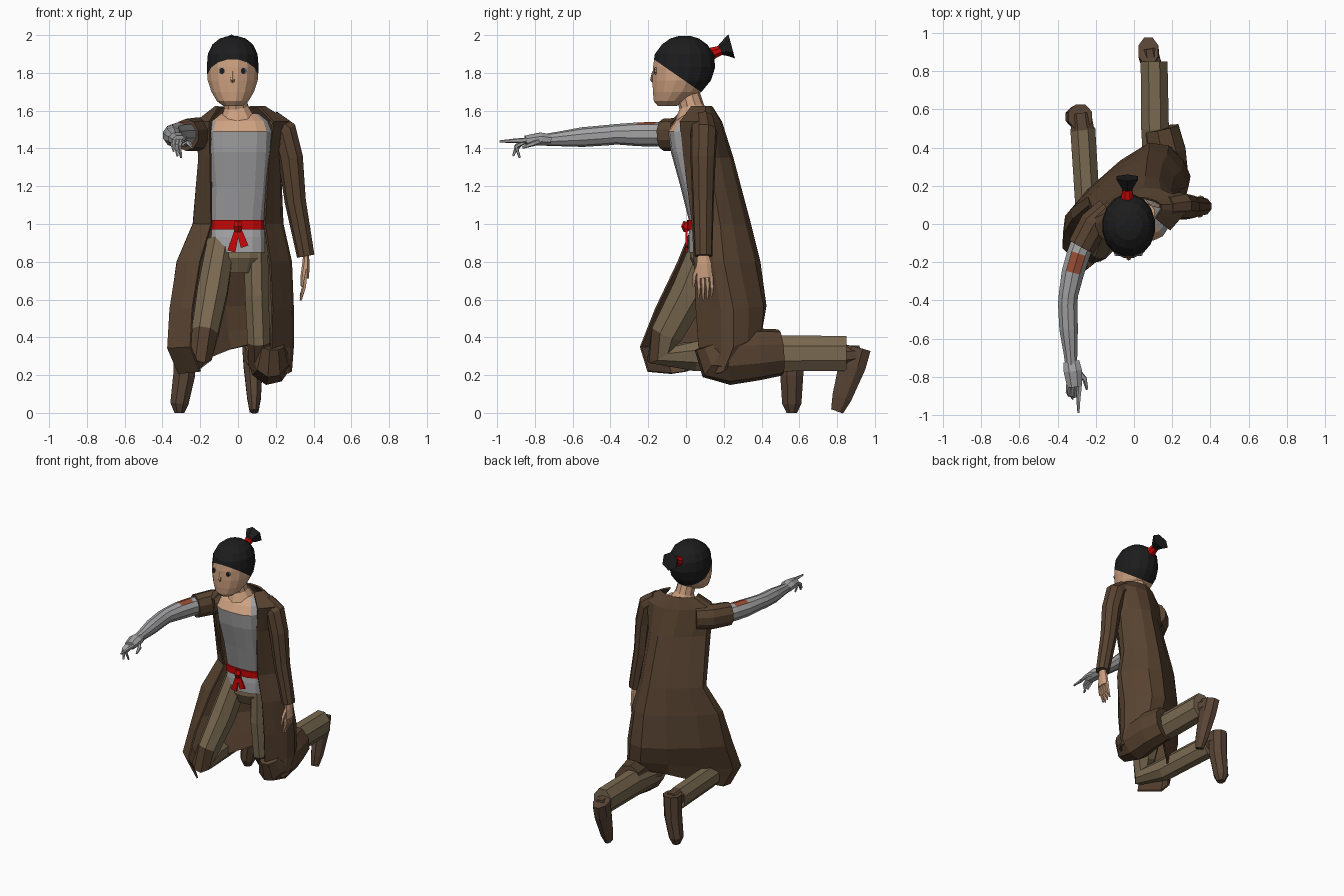
import bpy, bmesh, math
from mathutils import Vector

def mat(name, r, g, b):
    m = bpy.data.materials.new(name)
    m.diffuse_color = (r, g, b, 1)
    return m

COAT = mat("coat brown", .095, .055, .030)
TROUSER = mat("khaki", .19, .14, .08)
SHIRT = mat("shirt grey", .38, .38, .39)
SKIN = mat("skin", .62, .36, .22)
HAIR = mat("black", .012, .012, .013)
RED = mat("red", .58, .002, .002)
METAL = mat("metal grey", .36, .36, .37)
PATCH = mat("rust", .32, .075, .035)
BOOT = mat("boot brown", .10, .060, .037)
EYE = mat("eye blue", .22, .27, .36)

def skin_rings(name, rings, mats, rule=None, closed=True, thick=0, cut=None):
    """Bridge rows of points into a surface; rule(centre, normal) picks the material."""
    bm = bmesh.new()
    rows = [[bm.verts.new(p) for p in r] for r in rings]
    n = len(rows[0])
    for a, b in zip(rows, rows[1:]):
        for i in range(n if closed else n - 1):
            j = (i + 1) % n
            bm.faces.new((a[i], a[j], b[j], b[i]))
    if closed:
        bm.faces.new(rows[0][::-1])
        bm.faces.new(rows[-1])
    if cut:
        bmesh.ops.bisect_plane(bm, geom=bm.verts[:] + bm.edges[:] + bm.faces[:],
                               plane_co=cut[0], plane_no=cut[1])
    bmesh.ops.recalc_face_normals(bm, faces=bm.faces[:])
    if rule:
        for f in bm.faces:
            f.material_index = rule(f.calc_center_median(), f.normal)
    me = bpy.data.meshes.new(name)
    bm.to_mesh(me)
    bm.free()
    for m in mats:
        me.materials.append(m)
    ob = bpy.data.objects.new(name, me)
    bpy.context.collection.objects.link(ob)
    if thick:
        s = ob.modifiers.new("thickness", 'SOLIDIFY')
        s.thickness, s.offset = thick, 0
    return ob

def loft(name, levels, mats, n=14, power=1.0, **kw):
    """Stacked ovals: (z, centre x, half width, front y, back y)."""
    def pw(v):
        return math.copysign(abs(v) ** power, v)
    rings = []
    for z, cx, hx, yf, yb in levels:
        rings.append([(cx + hx * pw(math.cos(t)), (yf + yb) / 2 + (yb - yf) / 2 * pw(math.sin(t)), z)
                      for t in (2 * math.pi * (i + .5) / n for i in range(n))])
    return skin_rings(name, rings, mats, **kw)

def tube(name, path, mats, n=8, w=1.0, ref=(1, 0, 0), **kw):
    """Tube along (x, y, z, radius); w scales the width along ref."""
    P = [Vector(p[:3]) for p in path]
    rings = []
    for k, p in enumerate(P):
        t = Vector()
        if k:
            t += (p - P[k - 1]).normalized()
        if k < len(P) - 1:
            t += (P[k + 1] - p).normalized()
        t.normalize()
        u = Vector(ref) - t * t.dot(Vector(ref))
        u.normalize()
        v = t.cross(u)
        r = path[k][3]
        rings.append([p + u * r * w * math.cos(a) + v * r * math.sin(a)
                      for a in (2 * math.pi * (i + .5) / n for i in range(n))])
    return skin_rings(name, rings, mats, **kw)

def smooth_row(pts, steps=3):
    """Catmull-Rom curve through the points."""
    q = [Vector(p) for p in pts]
    q = [2 * q[0] - q[1]] + q + [2 * q[-1] - q[-2]]
    out = []
    for i in range(1, len(q) - 2):
        a, b, c, d = q[i - 1:i + 3]
        for s in range(steps):
            t = s / steps
            out.append(.5 * (2 * b + (c - a) * t + (2 * a - 5 * b + 4 * c - d) * t * t
                             + (3 * b - a - 3 * c + d) * t ** 3))
    return out + [q[-2]]

# Head with a hair cap split off along a sloping plane
hc, hn = Vector((-.028, -.17, 1.872)), Vector((0, .57, .82))
loft("head", [(1.625, -.028, .05, -.15, -.05), (1.65, -.028, .085, -.172, .01),
              (1.70, -.028, .115, -.178, .085), (1.76, -.028, .135, -.18, .135),
              (1.83, -.028, .14, -.178, .158), (1.90, -.028, .134, -.168, .15),
              (1.95, -.028, .11, -.13, .115), (1.982, -.028, .07, -.085, .07),
              (1.995, -.028, .025, -.04, .025)], [SKIN, HAIR], n=16, cut=(hc, hn),
     rule=lambda c, m: int((c - hc).dot(hn) > 0))
tube("nose", [(-.028, -.17, 1.81, .008), (-.028, -.178, 1.765, .013), (-.028, -.17, 1.75, .008)], [SKIN], n=6)
for s in (-1, 1):
    x = -.028 + s * .056
    tube("eye_white", [(x, -.155, 1.81, .019), (x, -.164, 1.81, .019)], [EYE], n=8)
    tube("pupil", [(x, -.160, 1.81, .017), (x, -.168, 1.81, .017)], [HAIR], n=8, w=.75)
tube("hair_tie", [(-.035, .13, 1.90, .036), (-.035, .19, 1.922, .026)], [RED], n=8)
tube("ponytail", [(-.035, .175, 1.918, .024), (-.035, .205, 1.93, .042), (-.035, .242, 1.94, .066)],
     [HAIR], n=6)
tube("neck", [(-.02, .0, 1.72, .062), (-.01, .03, 1.62, .066), (0, .04, 1.53, .11)], [SKIN], n=10)

# Torso: shirt with a skin neckline, belt, hips
loft("shirt", [(.85, 0, .145, .012, .19), (.93, 0, .145, .012, .19), (1.0, 0, .14, .02, .18),
               (1.2, .01, .15, -.03, .15), (1.38, .01, .165, -.08, .13), (1.49, .01, .17, -.095, .115),
               (1.545, .01, .15, -.06, .11), (1.585, .01, .10, 0, .11)], [SHIRT, SKIN], power=.75,
     rule=lambda c, m: int(c.z > 1.49 and abs(c.x) < .12))
loft("belt", [(.97, 0, .148, .006, .19), (1.02, 0, .148, .004, .18)], [RED], power=.75)
tube("belt_knot", [(0, .008, 1.01, .022), (0, .0, .985, .026), (0, .006, .96, .018)], [RED], n=6)
for x, z in ((-.035, .855), (.035, .88)):
    tube("belt_tail", [(0, .002, .985, .018), (x, .004, z, .03)], [RED], n=4, ref=(0, 1, 0), w=.3)
loft("hips", [(.74, 0, .10, .06, .2), (.82, 0, .145, .02, .22), (.9, 0, .14, .03, .19)], [TROUSER])

# Coat: open rows of (z, edge, side, back, side, edge); hem is raised at the back
coat = [(1.62, -.10, .00, -.11, .07, .02, .135, .14, .10, .11, .03),
        (1.54, -.15, -.08, -.22, .02, .05, .185, .27, .10, .185, -.03),
        (1.35, -.145, -.06, -.20, .05, .06, .245, .22, .12, .16, -.01),
        (1.0, -.14, .04, -.235, .14, .07, .338, .235, .18, .14, .035),
        (.80, -.20, -.04, -.32, .08, .08, .388, .28, .20, .17, .045),
        (.55, -.24, -.16, -.355, .04, .08, .42, .29, .25, .18, .055),
        (.35, -.25, -.24, -.365, -.04, .10, .40, .29, .25, .175, .07),
        (.22, -.20, -.20, -.31, .0, .10, .35, .28, .20, .16, .12)]
rows = []
for z, ax, ay, bx, by, cx, cy, dx, dy, ex, ey in coat:
    zb = z if z > .6 else .37 + (z - .22) * .6
    rows.append(smooth_row([(ax, ay, z), (bx, by, z), (cx, cy, zb), (dx, dy, z), (ex, ey, z)]))
skin_rings("coat", rows, [COAT], closed=False, thick=.012)
tube("coat_tail", [(.18, .125, .36, .085), (.175, .15, .29, .12), (.17, .22, .30, .155), (.165, .38, .31, .14),
                   (.14, .50, .32, .125)], [COAT], n=9, w=.8)
tube("left_sleeve", [(.17, .09, 1.55, .06), (.245, .095, 1.49, .072), (.28, .09, 1.35, .068),
                     (.305, .09, 1.12, .058), (.36, .092, .83, .048)], [COAT], n=9)
tube("right_sleeve", [(-.13, .07, 1.475, .085), (-.21, .0, 1.475, .09), (-.275, -.12, 1.472, .085)],
     [COAT], n=10, w=.9)

# Legs: kneeling, brown front of the knee, feet with toes down
def knee(c, m):
    return int(c.z < .38 and m.y < -.3)
tube("right_leg", [(-.09, .12, .90, .095), (-.135, .02, .64, .105), (-.175, -.10, .42, .092),
                   (-.20, -.135, .315, .085), (-.24, .05, .30, .085), (-.268, .5, .30, .086)],
     [TROUSER, COAT], n=8, w=.82, rule=knee)
tube("left_leg", [(.095, .14, .90, .09), (.1, .13, .62, .09), (.11, .14, .38, .085),
                  (.115, .2, .28, .085), (.11, .5, .315, .103), (.105, .85, .315, .1)],
     [TROUSER, COAT], n=8, w=.76, rule=knee)
tube("right_foot", [(-.28, .56, .365, .07), (-.285, .56, .2, .066), (-.31, .56, .05, .055),
                    (-.31, .56, .0, .03)], [BOOT], n=8, w=.95)
tube("right_ankle", [(-.268, .49, .32, .065), (-.28, .58, .32, .06)], [BOOT], n=8)
tube("left_foot", [(.075, .905, .345, .08), (.08, .88, .25, .078), (.085, .825, .08, .056),
                   (.085, .80, .008, .036)], [BOOT], n=8, w=.7)
tube("left_ankle", [(.095, .83, .30, .06), (.08, .92, .31, .05)], [BOOT], n=8, w=.9)

# Hanging left hand
tube("left_palm", [(.36, .09, .84, .032), (.36, .095, .79, .042), (.355, .10, .715, .045)], [SKIN], n=8, w=.5)
for i in range(4):
    y = .065 + i * .023
    tube("left_finger", [(.355, y, .725, .013), (.35, y + .004, .665, .012),
                         (.332, y + .002, .595 + .012 * abs(i - 1), .006)], [SKIN], n=5)
tube("left_thumb", [(.355, .07, .79, .015), (.345, .045, .73, .013), (.338, .04, .67, .007)], [SKIN], n=5)

# Outstretched metal arm with a rust patch on top
def patch(c, m):
    return int(-.26 < c.y < -.15 and m.z > .8)
tube("metal_arm", [(-.265, -.09, 1.475, .064), (-.29, -.155, 1.475, .065), (-.32, -.255, 1.475, .063),
                   (-.343, -.37, 1.475, .054), (-.347, -.42, 1.47, .054), (-.342, -.55, 1.46, .052),
                   (-.332, -.68, 1.45, .038), (-.328, -.74, 1.445, .033)],
     [METAL, PATCH], n=10, w=.98, rule=patch)
tube("metal_palm", [(-.328, -.72, 1.445, .032), (-.32, -.77, 1.45, .037), (-.31, -.85, 1.44, .03)],
     [METAL], n=8, w=1.4)
tips = [(-.29, -.915, 1.44, -.29, -.988, 1.437), (-.31, -.90, 1.41, -.30, -.88, 1.35),
        (-.328, -.895, 1.415, -.32, -.915, 1.36), (-.345, -.88, 1.42, -.34, -.90, 1.385)]
for i, (a, b, c, d, e, f) in enumerate(tips):
    tube("metal_finger", [(-.283 - i * .019, -.835, 1.445, .014), (a, b, c, .012), (d, e, f, .006)], [METAL], n=5)
tube("metal_thumb", [(-.295, -.77, 1.44, .017), (-.258, -.81, 1.425, .014), (-.245, -.865, 1.405, .007)],
     [METAL], n=5)
